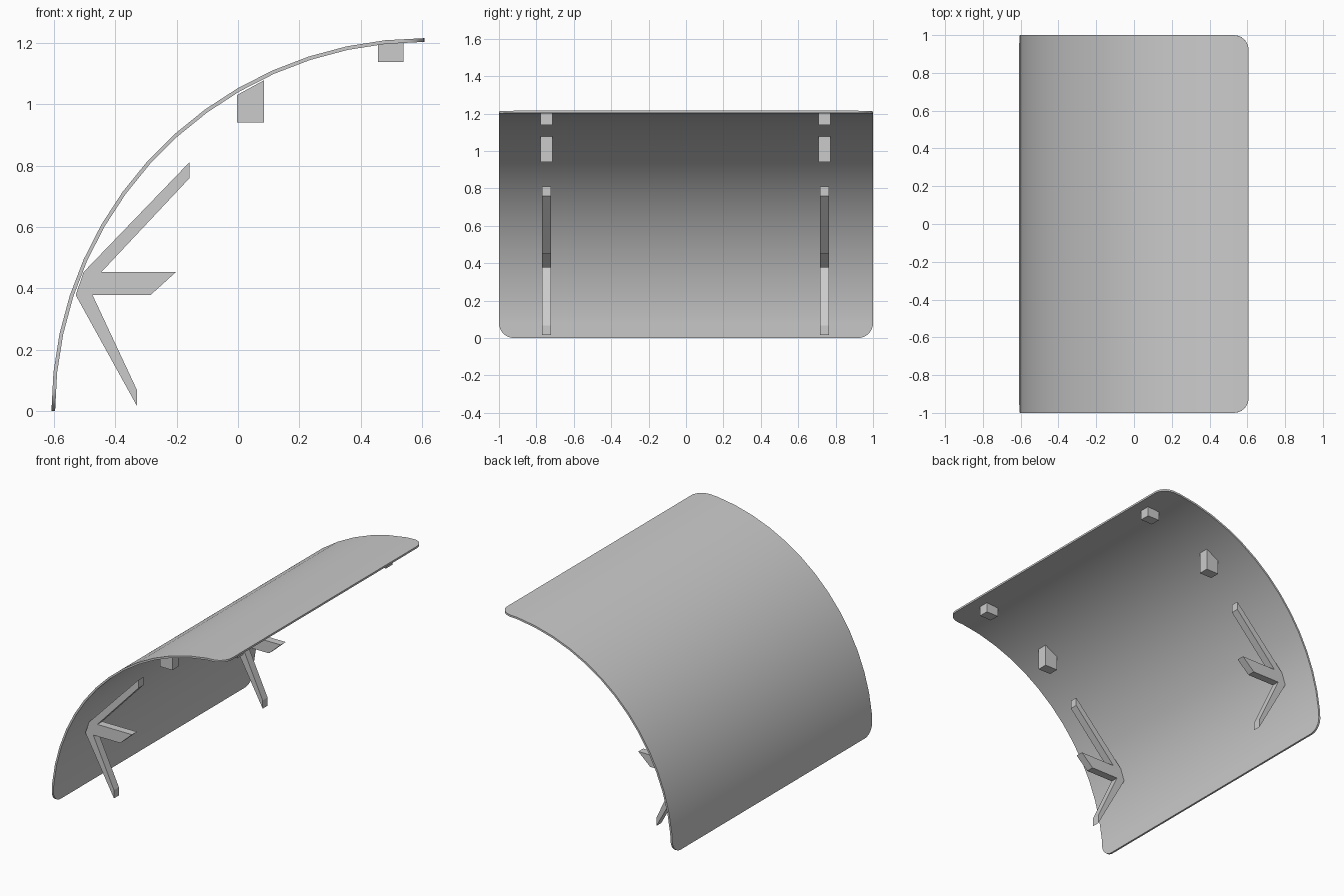
import bpy, bmesh, math
from mathutils import Vector

if "Cube" in bpy.data.objects:
    bpy.data.objects.remove(bpy.data.objects["Cube"])

R, T = 1.215, 0.012        # outer radius and thickness of the curved plate
CX = 0.607                 # arc centre x (arc centre z is 0)
SEGS = 15
CORNER = 0.08              # rounded corner radius
BRACKET_YS = (-0.746, 0.741)


def finish(bm, name):
    bmesh.ops.recalc_face_normals(bm, faces=bm.faces)
    me = bpy.data.meshes.new(name)
    bm.to_mesh(me)
    bm.free()
    ob = bpy.data.objects.new(name, me)
    bpy.context.collection.objects.link(ob)
    return ob


def prism(name, outline, y, width):
    """Extrude an x-z outline along y, centred on y."""
    bm = bmesh.new()
    face = bm.faces.new([bm.verts.new((x, y - width / 2, z)) for x, z in outline])
    ext = bmesh.ops.extrude_face_region(bm, geom=[face])
    verts = [v for v in ext["geom"] if isinstance(v, bmesh.types.BMVert)]
    bmesh.ops.translate(bm, verts=verts, vec=(0, width, 0))
    return finish(bm, name)


def arc_point(t, radius):
    """Point on the faceted quarter arc, t in segments from the bottom edge."""
    i = min(int(t), SEGS - 1)
    a, b = (Vector((CX - radius * math.cos(k * math.pi / 2 / SEGS), 0,
                    radius * math.sin(k * math.pi / 2 / SEGS))) for k in (i, i + 1))
    return a.lerp(b, t - i)


# Curved plate: rows along the arc, narrowing at both ends for rounded corners
seg_len = 2 * R * math.sin(math.pi / 4 / SEGS)
end = []
for k in range(9):
    a = k / 8 * math.pi / 2
    end.append((CORNER * (1 - math.cos(a)) / seg_len, 1 - CORNER * (1 - math.sin(a))))
rows = end + [(i, 1.0) for i in range(1, SEGS)]
rows += [(SEGS - t, w) for t, w in reversed(end)]

bm = bmesh.new()
rings = []
for t, w in rows:
    po, pi = arc_point(t, R), arc_point(t, R - T)
    rings.append([bm.verts.new((p.x, y, p.z))
                  for p, y in ((po, -w), (po, w), (pi, w), (pi, -w))])
for r0, r1 in zip(rings, rings[1:]):
    for j in range(4):
        k = (j + 1) % 4
        bm.faces.new((r0[j], r0[k], r1[k], r1[j]))
bm.faces.new(rings[0])
bm.faces.new(rings[-1])
plate = finish(bm, "curved_plate")
bpy.context.view_layer.objects.active = plate
plate.select_set(True)
bpy.ops.object.shade_smooth_by_angle(angle=math.radians(30))

# Three-armed brackets and mounting blocks under the plate
ARMS = [(-0.503, 0.453), (-0.158, 0.811), (-0.158, 0.759), (-0.445, 0.453),
        (-0.202, 0.453), (-0.285, 0.378), (-0.474, 0.378), (-0.329, 0.068),
        (-0.329, 0.016), (-0.529, 0.378)]
MID_BLOCK = [(-0.003, 0.941), (0.085, 0.941), (0.085, 1.078), (-0.003, 1.03)]
TOP_BLOCK = [(0.456, 1.138), (0.54, 1.138), (0.54, 1.202), (0.456, 1.194)]
for side, y in zip(("front", "back"), BRACKET_YS):
    prism(side + "_bracket_arms", ARMS, y, 0.049)
    prism(side + "_middle_block", MID_BLOCK, y, 0.064)
    prism(side + "_upper_block", TOP_BLOCK, y, 0.064)
